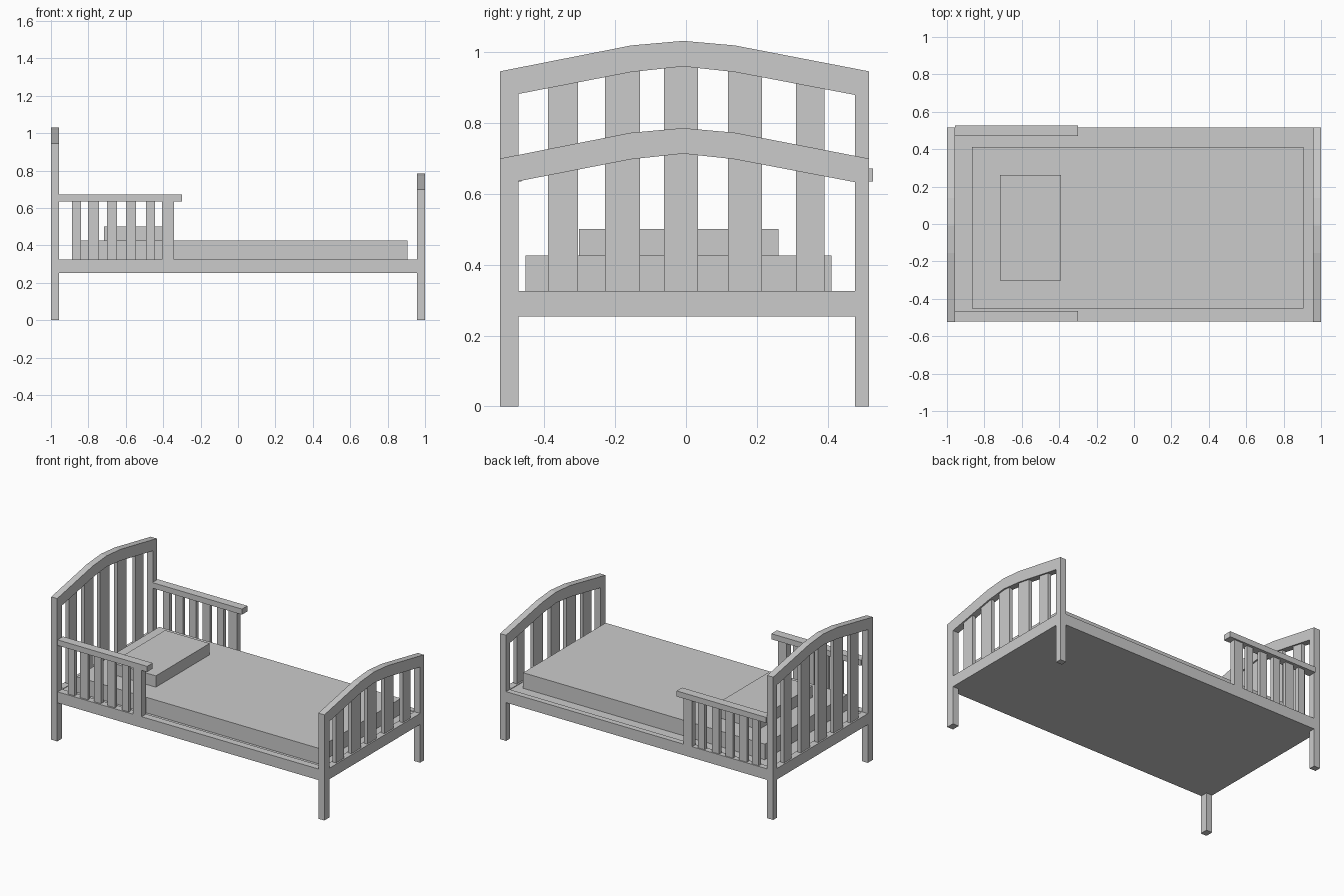
import bpy

if "Cube" in bpy.data.objects:
    bpy.data.objects.remove(bpy.data.objects["Cube"])


def mesh_object(name, verts, faces):
    me = bpy.data.meshes.new(name)
    me.from_pydata(verts, [], faces)
    me.update()
    ob = bpy.data.objects.new(name, me)
    bpy.context.collection.objects.link(ob)
    return ob


def prism(name, profile, x0, x1):
    """Extrude a counter-clockwise (y, z) outline along x."""
    n = len(profile)
    verts = [(x, y, z) for x in (x0, x1) for y, z in profile]
    faces = [tuple(reversed(range(n))), tuple(range(n, 2 * n))]
    faces += [(i, (i + 1) % n, n + (i + 1) % n, n + i) for i in range(n)]
    return mesh_object(name, verts, faces)


def box(name, x, y, z):
    return prism(name, [(y[0], z[0]), (y[1], z[0]), (y[1], z[1]), (y[0], z[1])], *x)


ARCH_Y = [-0.525, -0.155, -0.008, 0.138, 0.516]
ARCH_RISE = [-0.086, -0.013, 0.0, -0.013, -0.086]
LOW_RISE = [-0.088, -0.016, 0.0, -0.016, -0.088]
SLATS_Y = [(-0.389, -0.304), (-0.228, -0.130), (-0.062, 0.034), (0.118, 0.214), (0.310, 0.390)]


def under_arch(y, peak):
    """Height of the arch underside at y."""
    for i in range(4):
        a, b = ARCH_Y[i], ARCH_Y[i + 1]
        if a <= y <= b:
            t = (y - a) / (b - a)
            return peak - 0.072 + LOW_RISE[i] * (1 - t) + LOW_RISE[i + 1] * t


def end_board(name, x0, x1, peak):
    # arched top rail
    lower = [(y, peak - 0.072 + r) for y, r in zip(ARCH_Y, LOW_RISE)]
    upper = [(y, peak + r) for y, r in zip(ARCH_Y, ARCH_RISE)]
    prism(name + "_arch", lower + upper[::-1], x0, x1)
    # posts and cross rail
    for side, y in (("front", (-0.525, -0.473)), ("back", (0.476, 0.516))):
        prism(f"{name}_{side}_post", [(y[0], 0), (y[1], 0),
              (y[1], under_arch(y[1], peak)), (y[0], under_arch(y[0], peak))], x0, x1)
    box(name + "_cross_rail", (x0, x1), (-0.473, 0.476), (0.253, 0.326))
    # slats, cut to follow the arch
    xm = (x0 + x1) / 2
    for i, (a, b) in enumerate(SLATS_Y):
        prism(f"{name}_slat_{i + 1}", [(a, 0.326), (b, 0.326),
              (b, under_arch(b, peak) + 0.005), (a, under_arch(a, peak) + 0.005)],
              xm - 0.012, xm + 0.012)


end_board("headboard", -1.0, -0.956, 1.031)
end_board("footboard", 0.956, 1.0, 0.785)

# side rails and guard rails
GUARD_SLATS_X = [(-0.888, -0.84), (-0.802, -0.743), (-0.70, -0.647),
                 (-0.599, -0.545), (-0.492, -0.444)]
for side, rail_y, guard_y in (("front", (-0.52, -0.473), (-0.522, -0.464)),
                              ("back", (0.478, 0.516), (0.47, 0.527))):
    box(side + "_side_rail", (-0.956, 0.956), rail_y, (0.253, 0.326))
    box(side + "_guard_top", (-0.956, -0.30), guard_y, (0.634, 0.671))
    box(side + "_guard_post", (-0.406, -0.342), rail_y, (0.326, 0.634))
    ym = sum(rail_y) / 2
    for i, x in enumerate(GUARD_SLATS_X):
        box(f"{side}_guard_slat_{i + 1}", x, (ym - 0.012, ym + 0.012), (0.326, 0.634))

# bed base, mattress, pillow
box("base_panel", (-0.956, 0.956), (-0.473, 0.478), (0.253, 0.322))
box("mattress", (-0.865, 0.905), (-0.452, 0.411), (0.322, 0.425))
box("pillow", (-0.716, -0.39), (-0.302, 0.261), (0.425, 0.50))
